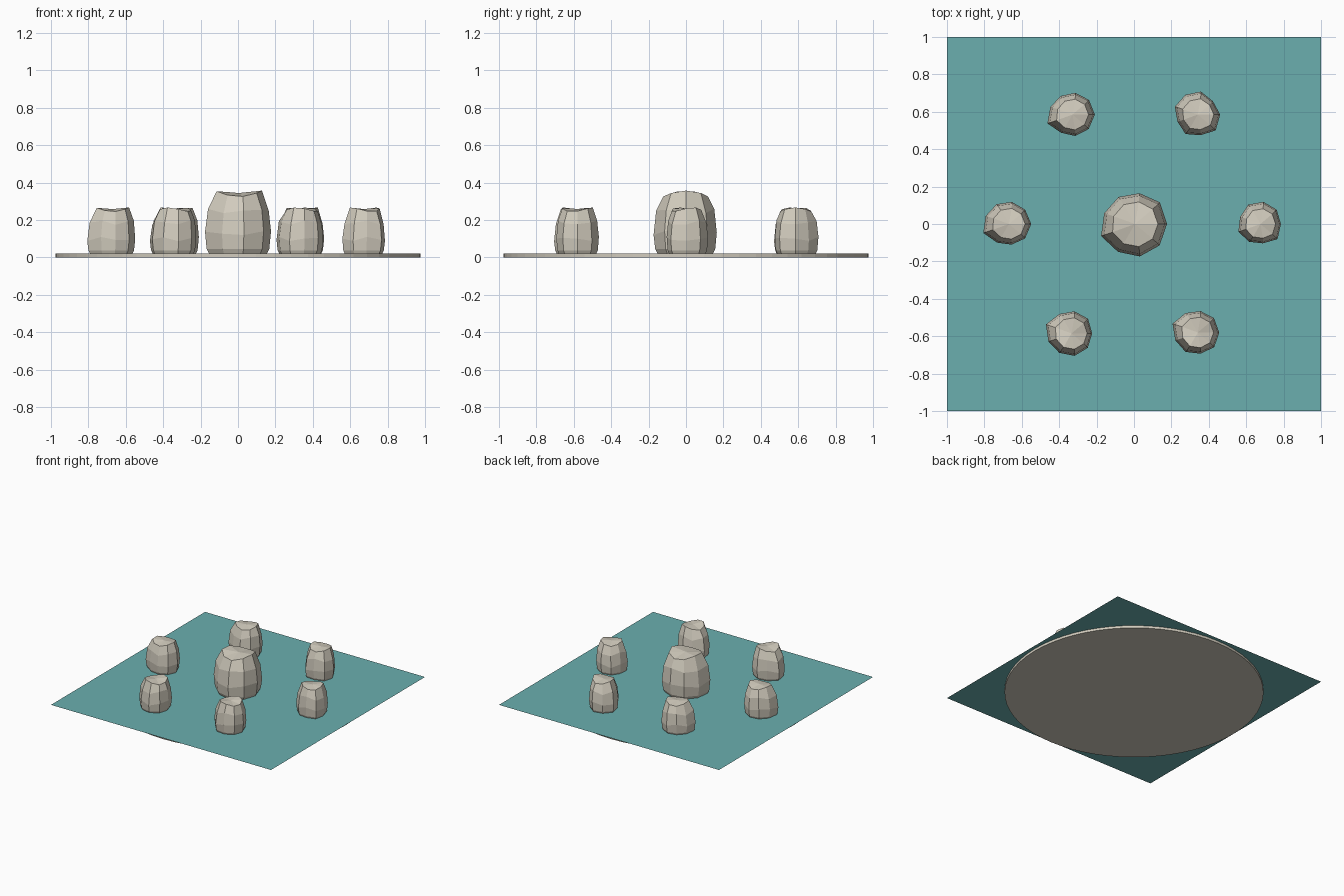
import bpy, bmesh, math

if "Cube" in bpy.data.objects:
    bpy.data.objects.remove(bpy.data.objects["Cube"])


def material(name, rgb):
    m = bpy.data.materials.new(name)
    m.diffuse_color = (*rgb, 1)
    m.use_nodes = True
    m.node_tree.nodes["Principled BSDF"].inputs["Base Color"].default_value = m.diffuse_color
    return m


stone_mat = material("pale stone", (0.64, 0.60, 0.51))
water_mat = material("teal water", (0.145, 0.43, 0.43))


def finish(name, bm, mat):
    me = bpy.data.meshes.new(name)
    bm.to_mesh(me)
    bm.free()
    me.materials.append(mat)
    ob = bpy.data.objects.new(name, me)
    bpy.context.collection.objects.link(ob)
    return ob


# Round base slab under the water
bm = bmesh.new()
bmesh.ops.create_cone(bm, cap_ends=True, segments=64, radius1=0.975,
                      radius2=0.975, depth=0.02)
bmesh.ops.translate(bm, vec=(0, 0, 0.01), verts=bm.verts)
finish("base_disc", bm, stone_mat)

# Flat water sheet
bm = bmesh.new()
bmesh.ops.create_grid(bm, x_segments=1, y_segments=1, size=1.0)
bmesh.ops.translate(bm, vec=(0, 0, 0.023), verts=bm.verts)
finish("water_sheet", bm, water_mat)


# Faceted stone: nine-sided rings, narrowing upward to a saddle-shaped top
def stone(name, x, y, top, radii, axis, dip, shift):
    n = len(radii)
    bm = bmesh.new()
    rings = []
    profile = [(0.0, 0.86), (0.09, 0.95), (0.33, 1.0), (0.68, 0.92), (1.0, 0.70)]
    mean = sum(radii) / n
    for k, (t, s) in enumerate(profile):
        ring = []
        for i, r in enumerate(radii):
            a = 2 * math.pi * i / n
            rr = s * (r + (mean - r) * (0.5 if k == 4 else 0))
            z = 0.015 + t * (top - 0.015)
            if k in (2, 3):
                z += 0.012 * math.sin(2.3 * i + k + 3 * x)
            if k == 4:
                z -= dip * math.sin(a - math.radians(axis)) ** 2
            ox = shift * t * t
            ring.append(bm.verts.new((x + ox + rr * math.cos(a),
                                      y + rr * math.sin(a), z)))
        rings.append(ring)
    for lo, hi in zip(rings, rings[1:]):
        for i in range(n):
            j = (i + 1) % n
            bm.faces.new((lo[i], lo[j], hi[j], hi[i]))
    bm.faces.new(rings[0][::-1])
    # top fan
    c = bm.verts.new((x + shift, y, top - dip * 0.4))
    for i in range(n):
        bm.faces.new((rings[-1][i], rings[-1][(i + 1) % n], c))
    finish(name, bm, stone_mat)


stone("centre_stone", 0, 0, 0.357,
      [.176, .18, .167, .167, .17, .188, .172, .176, .178], 0, 0.032, 0.005)

ring_stones = [
    (-.335, .585, [.125, .122, .118, .115, .12, .137, .112, .116, .12], 20),
    (.335, .585, [.125, .112, .125, .122, .125, .11, .12, .112, .132], 0),
    (-.675, .0, [.125, .12, .12, .122, .126, .14, .115, .112, .12], 0),
    (.67, .0, [.115, .12, .12, .12, .11, .12, .11, .105, .126], 30),
    (-.34, -.585, [.116, .122, .12, .12, .14, .126, .12, .122, .12], 60),
    (.335, -.58, [.12, .12, .116, .12, .138, .122, .12, .115, .122], 70),
]
for i, (x, y, radii, axis) in enumerate(ring_stones):
    stone(f"ring_stone_{i + 1}", x, y, 0.267, radii, axis, 0.022, 0.006)
